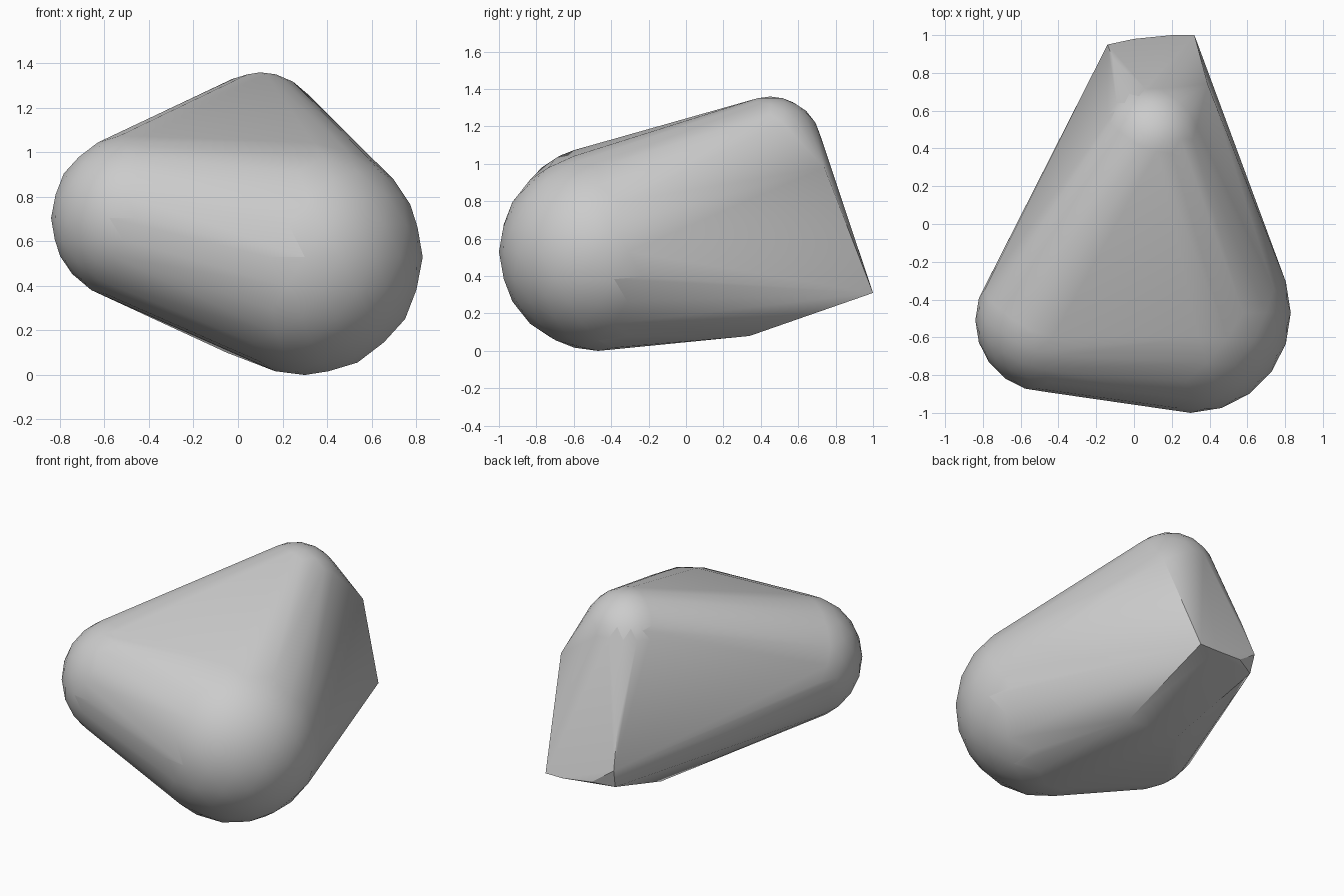
import bpy
import bmesh
import math
from mathutils import Matrix

cube = bpy.data.objects.get("Cube")
if cube:
    bpy.data.objects.remove(cube, do_unlink=True)

# Plain stone grey
grey = bpy.data.materials.new("stone_grey")
grey.use_nodes = True
colour = (0.6, 0.6, 0.6, 1.0)
grey.diffuse_color = colour
grey.node_tree.nodes["Principled BSDF"].inputs["Base Color"].default_value = colour

bm = bmesh.new()

# Rounded corners: centre and radius of each ball
balls = [
    ((0.30, -0.47, 0.53), 0.53),
    ((-0.46, -0.51, 0.705), 0.38),
    ((0.10, 0.45, 1.08), 0.28),
]
for centre, radius in balls:
    bmesh.ops.create_icosphere(bm, subdivisions=3, radius=radius,
                               matrix=Matrix.Translation(centre))

# Sharp corners of the chiselled back end
corners = [
    (0.32, 1.00, 0.31), (0.20, 1.00, 0.31), (0.00, 0.98, 0.33),
    (-0.14, 0.95, 0.43), (-0.13, 0.92, 0.31), (-0.11, 0.87, 0.66),
    (0.39, 0.74, 0.98), (-0.05, 0.33, 0.10), (0.325, 0.34, 0.08),
]
for corner in corners:
    bm.verts.new(corner)

# Stretch one tight skin over everything and drop what lies inside
hull = bmesh.ops.convex_hull(bm, input=bm.verts[:])
inside = {g for key in ("geom_interior", "geom_unused") for g in hull[key]
          if isinstance(g, bmesh.types.BMVert)}
bmesh.ops.delete(bm, geom=list(inside), context='VERTS')
bmesh.ops.dissolve_limit(bm, angle_limit=math.radians(1),
                         verts=bm.verts[:], edges=bm.edges[:])
bmesh.ops.recalc_face_normals(bm, faces=bm.faces[:])

mesh = bpy.data.meshes.new("rounded_stone")
bm.to_mesh(mesh)
bm.free()
mesh.materials.append(grey)
stone = bpy.data.objects.new("rounded_stone", mesh)
bpy.context.collection.objects.link(stone)

# Smooth skin with crisp chiselled edges
bpy.ops.object.select_all(action='DESELECT')
stone.select_set(True)
bpy.context.view_layer.objects.active = stone
bpy.ops.object.shade_smooth_by_angle(angle=math.radians(30))
